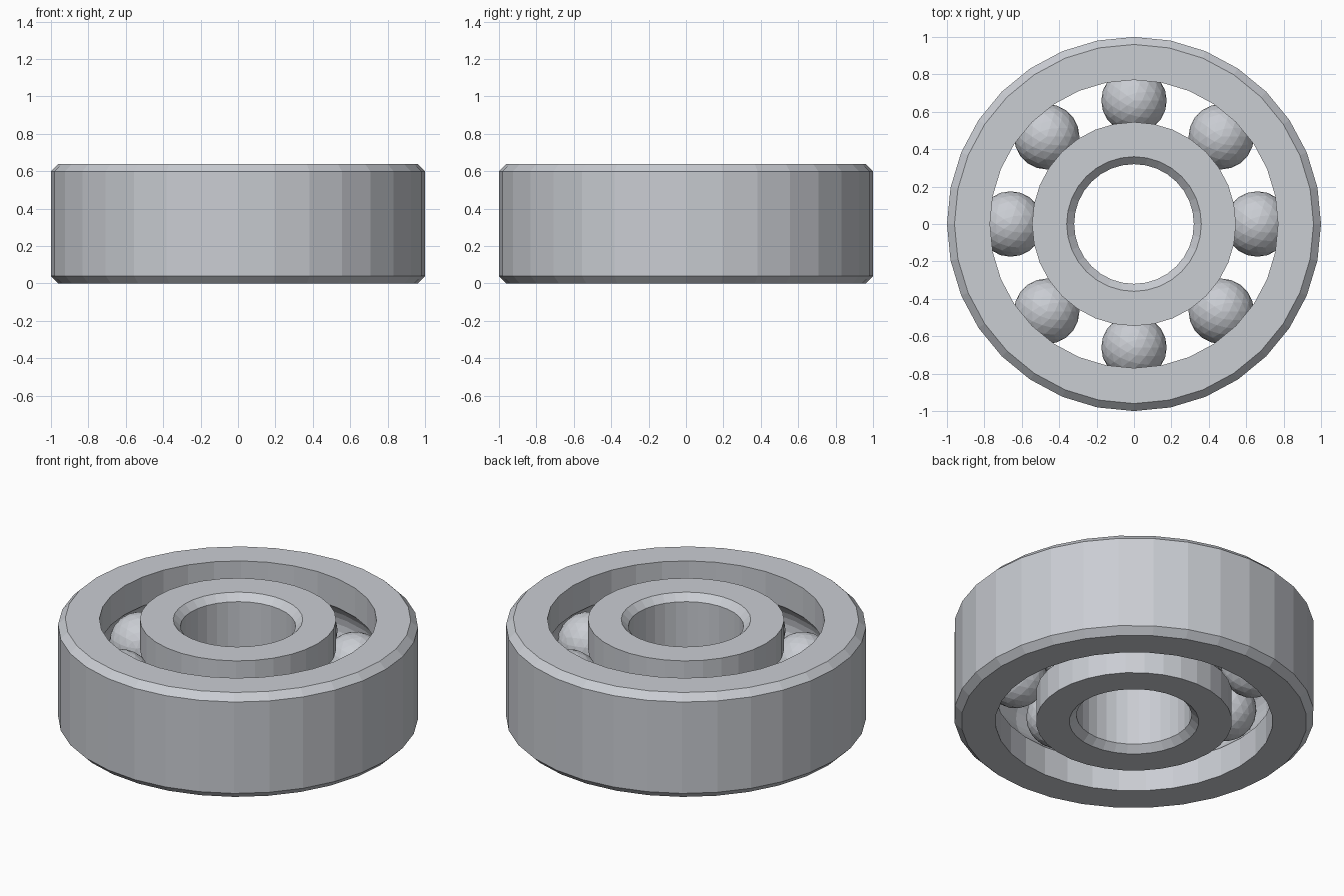
import bpy
import bmesh
from math import sin, cos, pi, tau, sqrt, atan2

if "Cube" in bpy.data.objects:
    bpy.data.objects.remove(bpy.data.objects["Cube"])

HEIGHT, MID = 0.64, 0.32
CHAMFER = 0.04
PITCH = 0.66            # radius of the circle of ball centres
BALL, GROOVE = 0.175, 0.18
SIDES = 32

steel = bpy.data.materials.new("brushed steel")
steel.use_nodes = True
colour = (0.59, 0.61, 0.65, 1)
steel.diffuse_color = colour
steel.node_tree.nodes["Principled BSDF"].inputs["Base Color"].default_value = colour


def finish(name, bm):
    mesh = bpy.data.meshes.new(name)
    bm.to_mesh(mesh)
    bm.free()
    mesh.materials.append(steel)
    obj = bpy.data.objects.new(name, mesh)
    bpy.context.collection.objects.link(obj)
    return obj


def groove(lip, steps=8):
    """Arc of the ball track between its two edges on a race wall, top to bottom."""
    side = 1 if lip > PITCH else -1
    half = atan2(sqrt(GROOVE ** 2 - (lip - PITCH) ** 2), abs(lip - PITCH))
    angles = [half - 2 * half * i / steps for i in range(steps + 1)]
    return [(PITCH + side * GROOVE * cos(a), MID + GROOVE * sin(a)) for a in angles]


def race(name, lip, wall):
    """Ring with a grooved wall at radius lip and a chamfered wall at radius wall."""
    edge = wall - CHAMFER if wall > lip else wall + CHAMFER
    profile = [(lip, HEIGHT), *groove(lip), (lip, 0), (edge, 0), (wall, CHAMFER),
               (wall, HEIGHT - CHAMFER), (edge, HEIGHT)]
    bm = bmesh.new()
    rings = [[bm.verts.new((r * cos(tau * i / SIDES), r * sin(tau * i / SIDES), z))
              for r, z in profile] for i in range(SIDES)]
    count = len(profile)
    for i in range(SIDES):
        a, b = rings[i], rings[(i + 1) % SIDES]
        for j in range(count):
            k = (j + 1) % count
            bm.faces.new((a[j], b[j], b[k], a[k]))
    bmesh.ops.recalc_face_normals(bm, faces=bm.faces)
    return finish(name, bm)


# Outer and inner races
race("outer_race", 0.77, 1.0)
race("inner_race", 0.545, 0.32)

# Eight faceted balls sharing the track
for n in range(8):
    bm = bmesh.new()
    bmesh.ops.create_icosphere(bm, subdivisions=3, radius=BALL)
    ball = finish(f"ball_{n + 1}", bm)
    turn = n * pi / 4
    ball.location = (PITCH * cos(turn), PITCH * sin(turn), MID)
